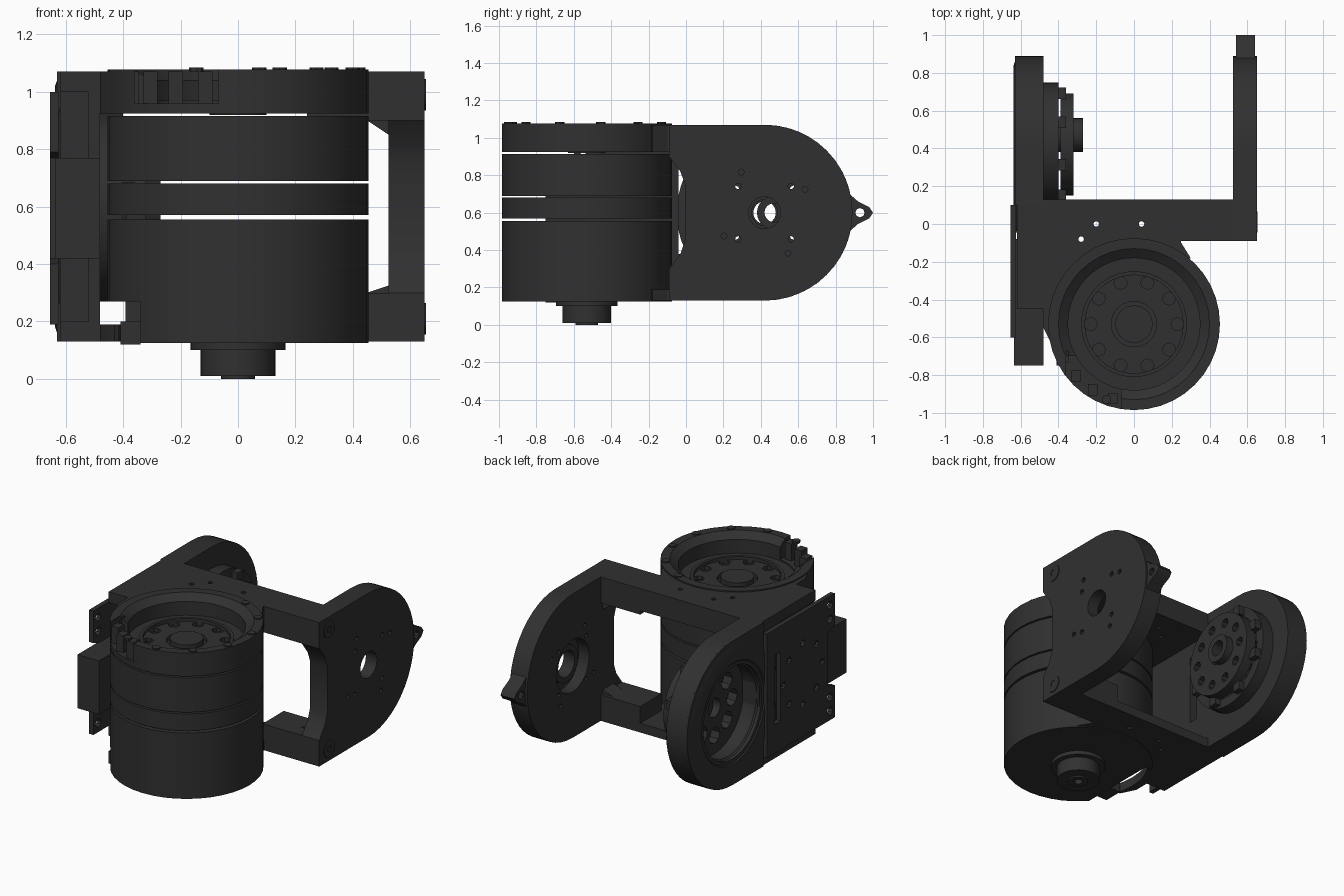
import bpy, bmesh, math
from mathutils import Vector

cube = bpy.data.objects.get("Cube")
if cube:
    bpy.data.objects.remove(cube, do_unlink=True)

dark = bpy.data.materials.new("dark_plastic")
dark.use_nodes = True
dark.diffuse_color = (0.03, 0.03, 0.03, 1)
dark.node_tree.nodes["Principled BSDF"].inputs["Base Color"].default_value = dark.diffuse_color

# Local (u, v, w) axes turned so that w runs along the named world axis
TURN = {"z": lambda u, v, w: (u, v, w),
        "x": lambda u, v, w: (w, u, v),
        "y": lambda u, v, w: (v, w, u)}


def finish(name, bm, smooth=True):
    bmesh.ops.recalc_face_normals(bm, faces=bm.faces)
    mesh = bpy.data.meshes.new(name)
    bm.to_mesh(mesh)
    bm.free()
    mesh.materials.append(dark)
    ob = bpy.data.objects.new(name, mesh)
    bpy.context.collection.objects.link(ob)
    if smooth:
        shade(ob)
    return ob


def shade(ob):
    bpy.ops.object.select_all(action="DESELECT")
    ob.select_set(True)
    bpy.context.view_layer.objects.active = ob
    bpy.ops.object.shade_smooth_by_angle(angle=math.radians(30))


def prism(name, outline, axis, lo, hi):
    bm = bmesh.new()
    base = bm.faces.new([bm.verts.new(TURN[axis](u, v, lo)) for u, v in outline])
    top = bmesh.ops.extrude_face_region(bm, geom=[base])["geom"]
    step = Vector(TURN[axis](0, 0, hi - lo))
    bmesh.ops.translate(bm, vec=step, verts=[g for g in top if isinstance(g, bmesh.types.BMVert)])
    return finish(name, bm)


def box(name, x, y, z):
    return prism(name, [(x[0], y[0]), (x[1], y[0]), (x[1], y[1]), (x[0], y[1])], "z", *z)


def arc(cu, cv, r, start, end, n=24):
    angles = [math.radians(start + (end - start) * i / n) for i in range(n + 1)]
    return [(cu + r * math.cos(a), cv + r * math.sin(a)) for a in angles]


def disc(name, centre, r, axis, lo, hi, n=32):
    return prism(name, arc(*centre, r, 0, 360, n)[:-1], axis, lo, hi)


def revolve(name, profile, centre, axis, n=40):
    """Turn a closed (radius, height) profile into a ring."""
    bm = bmesh.new()
    rings = []
    for i in range(n):
        a = math.tau * i / n
        rings.append([bm.verts.new(TURN[axis](centre[0] + r * math.cos(a),
                                              centre[1] + r * math.sin(a), h)) for r, h in profile])
    m = len(profile)
    for i in range(n):
        here, there = rings[i], rings[(i + 1) % n]
        for j in range(m):
            k = (j + 1) % m
            bm.faces.new((here[j], there[j], there[k], here[k]))
    return finish(name, bm)


def tube(name, centre, outer, inner, axis, lo, hi):
    return revolve(name, [(outer, lo), (outer, hi), (inner, hi), (inner, lo)], centre, axis)


def cut(ob, cutters):
    for c in cutters:
        c.hide_render = True
        mod = ob.modifiers.new("cut", "BOOLEAN")
        mod.operation, mod.solver, mod.object = "DIFFERENCE", "EXACT", c
    graph = bpy.context.evaluated_depsgraph_get()
    mesh = bpy.data.meshes.new_from_object(ob.evaluated_get(graph))
    ob.modifiers.clear()
    ob.data = mesh
    for c in cutters:
        bpy.data.objects.remove(c, do_unlink=True)
    shade(ob)


def hole_ring(centre, ring, r, count, axis, lo, hi, phase=0):
    spots = arc(*centre, ring, phase, phase + 360, count)[:-1]
    return [disc("cutter", s, r, axis, lo, hi, 8) for s in spots]


# Motor housing: separate hollow bands with narrow gaps
M = (0, -0.53)
R = 0.455
lower = revolve("motor_lower_can", [(R, 0.125), (R, 0.555), (0.41, 0.555), (0.41, 0.16),
                                    (0.09, 0.16), (0.09, 0.125)], M, "z")
cut(lower, [box("cutter", (-0.5, -0.34), (-1, -0.3), (0.1, 0.27))])
tube("motor_middle_band", M, R, 0.41, "z", 0.57, 0.68)
tube("motor_upper_band", M, R, 0.41, "z", 0.69, 0.915)

# Top ring with a recessed floor, a hub and a connector notch
top = revolve("motor_top_ring", [(R, 0.925), (R, 1.078), (0.40, 1.078), (0.35, 1.04),
                                 (0.35, 0.95), (0.12, 0.95), (0.12, 0.925)], M, "z")
cut(top, hole_ring(M, 0.23, 0.035, 10, "z", 0.9, 1)
    + [box("cutter", (-0.36, -0.07), (-1.1, -0.7), (0.96, 1.1))])
tube("motor_floor_step", M, 0.28, 0.26, "z", 0.94, 0.97)
disc("motor_hub", M, 0.10, "z", 0.92, 0.965, 16)
for i, a in enumerate((205, 222, 238, 254)):
    x, y = arc(*M, 0.41, a, a, 1)[0]
    box(f"connector_pin_{i}", (x - 0.025, x + 0.025), (y - 0.03, y + 0.03), (0.94, 1.07))
for i, (x, y) in enumerate(arc(*M, 0.425, -110, 70, 6)):
    disc(f"ring_screw_{i}", (x, y), 0.025, "z", 1.07, 1.085, 8)

# Output shaft underneath
tube("shaft_flange", M, 0.165, 0.06, "z", 0.10, 0.13)
tube("shaft", M, 0.13, 0.06, "z", 0.01, 0.13)
tube("shaft_tip", M, 0.06, 0.025, "z", 0, 0.14)
box("lower_connector", (-0.41, -0.34), (-0.75, -0.62), (0.12, 0.20))

# Bracket plates, reaching around the motor
plate_outline = [(-0.48, 0.13), (-0.48, -0.55), (-0.43, -0.65), (0.3, -0.18), (0.25, -0.1), (0.25, 0.13)]
for name, lo, hi in (("top_bracket", 0.925, 1.07), ("bottom_bracket", 0.13, 0.19)):
    plate = prism(name, plate_outline, "z", lo, hi)
    holes = [disc("cutter", p, 0.015, "z", 0, 1.2, 8) for p in ((-0.28, -0.08), (-0.2, 0), (0.04, 0))]
    cut(plate, [disc("cutter", M, 0.43, "z", 0, 1.2, 40)] + holes)

# Arms to the far plate, with gussets at the corners
for name, lo, hi, tip in (("top_arm", 0.90, 1.07, 0.84), ("bottom_arm", 0.13, 0.30, 0.33)):
    box(name, (0.24, 0.65), (-0.09, 0.13), (lo, hi))
    edge = lo if tip > 0.5 else hi
    prism(name + "_gusset", [(edge, 0.45), (edge, 0.54), (tip, 0.54)], "y", 0.0, 0.11)

# Rounded arm plate with pivot recess, screw holes and a pointed tab
C = (0.42, 0.6)
side = [(-0.09, 0.30), (-0.09, 0.13)] + arc(*C, 0.47, -90, 90) \
    + [(-0.09, 1.07), (-0.09, 0.90), (-0.03, 0.82), (-0.005, 0.75), (-0.005, 0.45), (-0.03, 0.38)]
arm = prism("arm_plate", side, "x", 0.525, 0.65)
cut(arm, [disc("cutter", C, 0.085, "x", 0.4, 0.8), disc("cutter", C, 0.17, "x", 0.4, 0.60)]
    + hole_ring(C, 0.25, 0.016, 4, "x", 0.4, 0.8, 30) + hole_ring(C, 0.2, 0.016, 4, "x", 0.4, 0.8, 45)
    + [disc("cutter", (0.01, z), 0.02, "x", 0.4, 0.8, 10) for z in (0.21, 0.99)])
tube("pivot_sleeve", C, 0.12, 0.085, "x", 0.57, 0.64)
tab = prism("arm_tab", [(0.84, 0.47), (0.92, 0.54), (0.98, 0.57), (1.0, 0.6),
                        (0.98, 0.63), (0.92, 0.66), (0.84, 0.73)], "x", 0.54, 0.64)
cut(tab, [disc("cutter", (0.93, 0.6), 0.025, "x", 0.4, 0.8, 8)])
for z in (0.21, 0.99):
    tube("arm_screw", (0.01, z), 0.055, 0.02, "x", 0.62, 0.655)

# Opposite side: rounded shell holding the second hub
shell = prism("hub_shell", [(0.1, 0.13)] + arc(*C, 0.47, -90, 90) + [(0.1, 1.07)], "x", -0.63, -0.48)
cut(shell, [disc("cutter", C, 0.30, "x", -0.8, -0.3)])
revolve("shell_lip", [(0.47, -0.62), (0.42, -0.637), (0.33, -0.637), (0.29, -0.60), (0.30, -0.58)], C, "x")

# Hub: perforated discs stacked inward
hub = tube("hub_disc", C, 0.31, 0.06, "x", -0.50, -0.44)
cut(hub, hole_ring(C, 0.18, 0.055, 8, "x", -0.7, -0.2))
tube("hub_rim", C, 0.33, 0.27, "x", -0.48, -0.40)
cap = tube("hub_inner_disc", C, 0.27, 0.07, "x", -0.39, -0.32)
cut(cap, hole_ring(C, 0.2, 0.03, 10, "x", -0.7, -0.2))
tube("hub_spindle", (0.47, 0.6), 0.09, 0.05, "x", -0.46, -0.27)
for i, (y, z) in enumerate(arc(*C, 0.29, 20, 340, 7)):
    box(f"hub_clip_{i}", (-0.48, -0.36), (y - 0.03, y + 0.03), (z - 0.03, z + 0.03))

# Side frame, slotted, with an outer mounting plate and a box
frame = box("side_frame", (-0.62, -0.48), (-0.45, 0.13), (0.13, 1.07))
cut(frame, [box("cutter", (-0.8, -0.3), (-0.04, 0.02), (0.38, 0.83)),
            box("cutter", (-0.8, -0.52), (-0.6, -0.08), (0.2, 1.0))])
mount = prism("mounting_plate", [(0.1, 0.19), (0.1, 1.0), (-0.6, 1.0), (-0.6, 0.79), (-0.53, 0.77),
                                 (-0.53, 0.42), (-0.6, 0.4), (-0.6, 0.19)], "x", -0.655, -0.625)
corner_holes = [disc("cutter", (-0.55, z), 0.028, "x", -0.8, -0.6, 10)
                for z in (0.25, 0.34, 0.85, 0.94)]
vents = hole_ring((-0.27, 0.6), 0.2, 0.022, 8, "x", -0.8, -0.6)
cut(mount, corner_holes + vents + [box("cutter", (-0.8, -0.6), (-0.04, 0.02), (0.38, 0.83))])
box("side_box", (-0.635, -0.48), (-0.75, -0.08), (0.42, 0.77))
